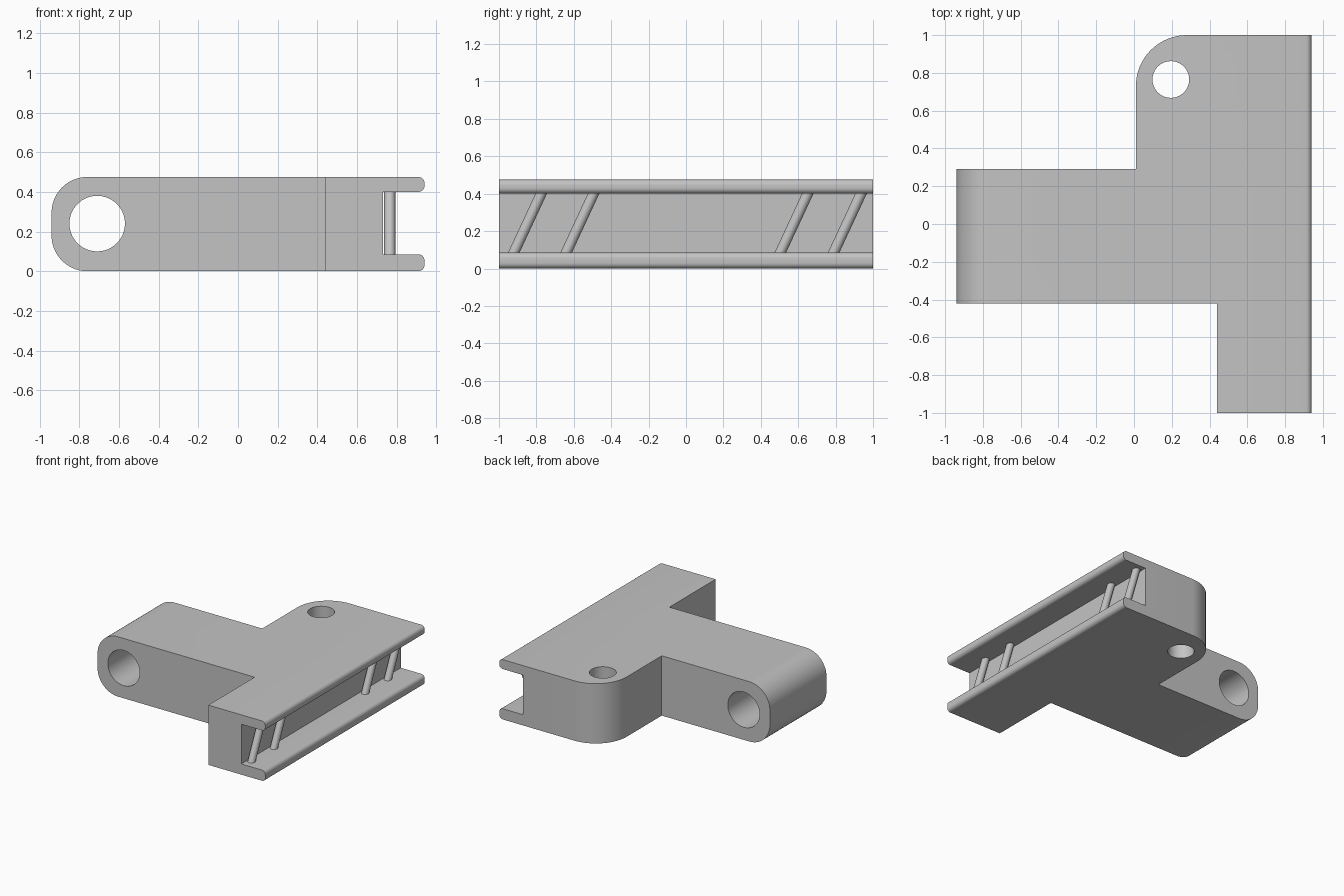
import bpy, bmesh
from math import pi
from mathutils import Vector

if "Cube" in bpy.data.objects:
    bpy.data.objects.remove(bpy.data.objects["Cube"], do_unlink=True)

HEIGHT = 0.475
END = 0.94

grey = bpy.data.materials.new("plain grey")
grey.use_nodes = True
colour = (0.55, 0.55, 0.55, 1)
grey.diffuse_color = colour
grey.node_tree.nodes["Principled BSDF"].inputs["Base Color"].default_value = colour


def round_edges(obj, rule, radius, segments):
    """Bevel every edge whose two ends satisfy the rule."""
    bm = bmesh.new()
    bm.from_mesh(obj.data)
    edges = [e for e in bm.edges if rule(*(v.co for v in e.verts))]
    bmesh.ops.bevel(bm, geom=edges, offset=radius, segments=segments,
                    profile=0.5, affect='EDGES', clamp_overlap=False)
    bm.to_mesh(obj.data)
    bm.free()


def cut(obj, cutter):
    """Subtract a cutter, then hide it from view and remove it."""
    cutter.hide_render = True
    mod = obj.modifiers.new("cut", 'BOOLEAN')
    mod.operation = 'DIFFERENCE'
    mod.solver = 'EXACT'
    mod.object = cutter
    bpy.context.view_layer.objects.active = obj
    bpy.ops.object.modifier_apply(modifier=mod.name)
    bpy.data.objects.remove(cutter, do_unlink=True)


def rod(name, start, end, radius, sides=48):
    start, end = Vector(start), Vector(end)
    axis = end - start
    bpy.ops.mesh.primitive_cylinder_add(
        vertices=sides, radius=radius, depth=axis.length,
        location=(start + end) / 2,
        rotation=axis.to_track_quat('Z', 'Y').to_euler())
    obj = bpy.context.object
    obj.name = name
    return obj


def smooth(obj):
    bpy.ops.object.select_all(action='DESELECT')
    obj.select_set(True)
    bpy.context.view_layer.objects.active = obj
    bpy.ops.object.shade_smooth_by_angle(angle=pi / 6)


# Bracket body: stepped T outline raised to full height
outline = [(0.44, -1), (END, -1), (END, 1), (0.01, 1),
           (0.01, 0.29), (-END, 0.29), (-END, -0.42), (0.44, -0.42)]
bm = bmesh.new()
base = bm.faces.new([bm.verts.new((x, y, 0)) for x, y in outline])
top = bmesh.ops.extrude_face_region(bm, geom=[base])
bmesh.ops.translate(bm, vec=(0, 0, HEIGHT),
                    verts=[g for g in top["geom"] if isinstance(g, bmesh.types.BMVert)])
bmesh.ops.recalc_face_normals(bm, faces=bm.faces)
mesh = bpy.data.meshes.new("bracket_body")
bm.to_mesh(mesh)
bm.free()
body = bpy.data.objects.new("bracket_body", mesh)
bpy.context.collection.objects.link(body)
mesh.materials.append(grey)

# Rounded arm end and rounded back corner
round_edges(body, lambda a, b: max(a.x, b.x) < -0.9 and abs(a.z - b.z) < 0.01, 0.18, 14)
round_edges(body, lambda a, b: min(a.y, b.y) > 0.99 and max(a.x, b.x) < 0.1, 0.27, 16)

# Channel along the right-hand side
bpy.ops.mesh.primitive_cube_add(size=1, location=(0.98, 0, 0.2425))
channel = bpy.context.object
channel.scale = (0.5, 2.4, 0.315)
cut(body, channel)

# Pin hole across the arm and bolt hole through the corner
cut(body, rod("pin_hole", (-0.71, -0.7, 0.24), (-0.71, 0.6, 0.24), 0.14, 64))
cut(body, rod("bolt_hole", (0.195, 0.765, -0.2), (0.195, 0.765, 0.7), 0.097, 64))

# Rounded lips on both flanges
round_edges(body, lambda a, b: min(a.x, b.x) > END - 0.001 and abs(a.y - b.y) > 0.5, 0.03, 6)
smooth(body)

# Slanted rods, sunk a little into both flanges
for i, y in enumerate((-0.92, -0.64, 0.505, 0.79), 1):
    bar = rod(f"slanted_rod_{i}", (0.765, y - 0.01, 0.065), (0.765, y + 0.155, 0.42), 0.028)
    bar.data.materials.append(grey)
    smooth(bar)
